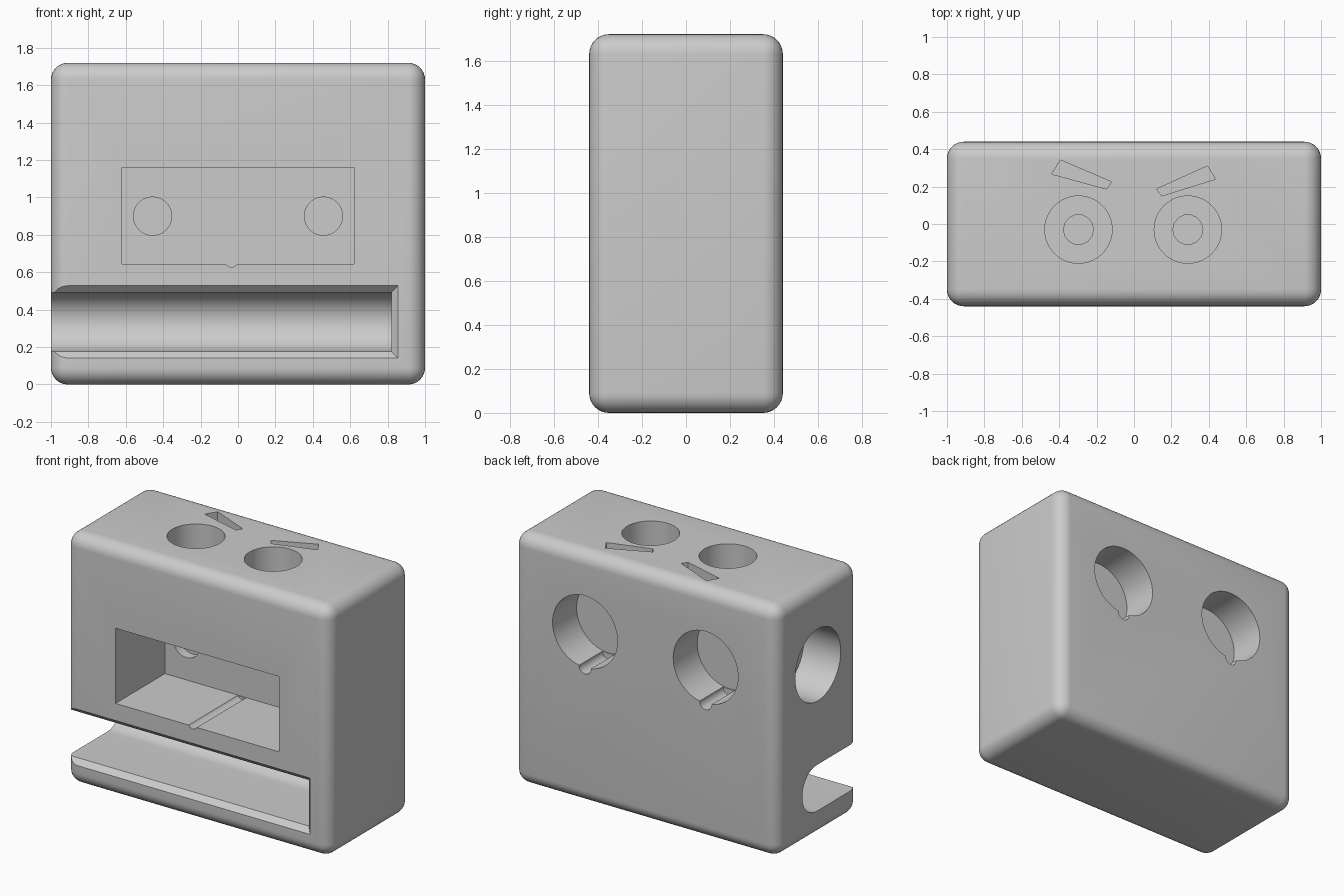
import bpy, bmesh, math
from mathutils import Matrix, Vector

if "Cube" in bpy.data.objects:
    bpy.data.objects.remove(bpy.data.objects["Cube"])

grey = bpy.data.materials.new("plain grey")
grey.diffuse_color = (0.6, 0.6, 0.6, 1)
grey.use_nodes = True
grey.node_tree.nodes["Principled BSDF"].inputs["Base Color"].default_value = grey.diffuse_color


def make(name, bm):
    bmesh.ops.recalc_face_normals(bm, faces=bm.faces)
    me = bpy.data.meshes.new(name)
    bm.to_mesh(me)
    bm.free()
    ob = bpy.data.objects.new(name, me)
    bpy.context.collection.objects.link(ob)
    return ob


def box(name, lo, hi, bevel=0):
    bm = bmesh.new()
    lo, hi = Vector(lo), Vector(hi)
    bmesh.ops.create_cube(bm, size=1, matrix=Matrix.Translation((lo + hi) / 2) @ Matrix.Diagonal((*(hi - lo), 1)))
    if bevel:
        bmesh.ops.bevel(bm, geom=bm.edges[:], offset=bevel, segments=8, profile=0.5, affect='EDGES')
    return make(name, bm)


def rod(name, start, end, r, sides=64):
    """Cylinder between two points."""
    start, end = Vector(start), Vector(end)
    d = end - start
    bm = bmesh.new()
    rot = Vector((0, 0, 1)).rotation_difference(d).to_matrix().to_4x4()
    bmesh.ops.create_cone(bm, cap_ends=True, segments=sides, radius1=r, radius2=r, depth=d.length,
                          matrix=Matrix.Translation((start + end) / 2) @ rot)
    return make(name, bm)


def loft(name, rings):
    """Closed solid through a series of equal-length point rings."""
    bm = bmesh.new()
    vs = [[bm.verts.new(p) for p in ring] for ring in rings]
    n = len(vs[0])
    for a, b in zip(vs, vs[1:]):
        for i in range(n):
            bm.faces.new((a[i], a[(i + 1) % n], b[(i + 1) % n], b[i]))
    bm.faces.new(vs[0])
    bm.faces.new(vs[-1])
    return make(name, bm)


# rounded block
body = box("body", (-1, -0.44, 0), (1, 0.44, 1.72), 0.09)
cutters = []

# front pocket with a wire groove along its floor
cutters.append(box("front_pocket", (-0.62, -0.6, 0.645), (0.62, 0.095, 1.16)))
cutters.append(rod("floor_groove", (-0.035, -0.6, 0.665), (-0.035, 0.09, 0.665), 0.037, 32))

# lower slot: flared mouth, parallel walls, half-round back
zc, r, lip = 0.335, 0.158, 0.035
sections = [(-0.6, lip)]
for i in range(7):
    a = i / 6 * math.pi / 2
    sections.append((-0.44 + lip * math.sin(a), lip * (1 - math.cos(math.pi / 2 - a))))
sections = [(y, f, r + f) for y, f in sections]
for i in range(17):
    a = i / 16 * math.radians(88)
    sections.append((0.012 + r * math.sin(a), 0, r * math.cos(a)))
cutters.append(loft("lower_slot", [
    [(-1.2, y, zc - h), (0.82 + f, y, zc - h), (0.82 + f, y, zc + h), (-1.2, y, zc + h)]
    for y, f, h in sections]))

# round sockets: back pair with wire notches, blind holes in the pocket wall
for x in (-0.457, 0.457):
    cutters.append(rod("back_socket", (x, 0.6, 1.18), (x, 0.18, 1.18), 0.246))
    cutters.append(rod("back_notch", (x, 0.6, 0.935), (x, 0.185, 0.935), 0.045, 32))
    cutters.append(rod("pocket_hole", (x, 0.0, 0.9), (x, 0.16, 0.9), 0.102, 48))

# side socket
cutters.append(rod("side_socket", (-1.2, 0, 1.175), (-0.72, 0, 1.175), 0.246))

# top sockets with narrow holes down to the pocket
for x in (-0.297, 0.288):
    cutters.append(rod("top_socket", (x, -0.03, 1.9), (x, -0.03, 1.45), 0.18))
    cutters.append(rod("top_wire_hole", (x, -0.03, 1.6), (x, -0.03, 1.1), 0.08, 14))

# slanted slots behind the top sockets
for pts in ([(-0.44, 0.267), (-0.393, 0.342), (-0.12, 0.225), (-0.147, 0.187)],
            [(0.12, 0.187), (0.147, 0.15), (0.436, 0.24), (0.393, 0.31)]):
    cutters.append(loft("slanted_slot", [[(x, y, z) for x, y in pts] for z in (1.64, 1.9)]))

# carve everything out of the block
for c in cutters:
    c.hide_render = True
    m = body.modifiers.new(c.name, 'BOOLEAN')
    m.operation, m.solver, m.object = 'DIFFERENCE', 'EXACT', c
deps = bpy.context.evaluated_depsgraph_get()
body.data = bpy.data.meshes.new_from_object(body.evaluated_get(deps))
body.modifiers.clear()
for c in cutters:
    bpy.data.objects.remove(c)

body.data.materials.clear()
body.data.materials.append(grey)
bpy.context.view_layer.objects.active = body
body.select_set(True)
bpy.ops.object.shade_smooth_by_angle(angle=math.radians(30))
